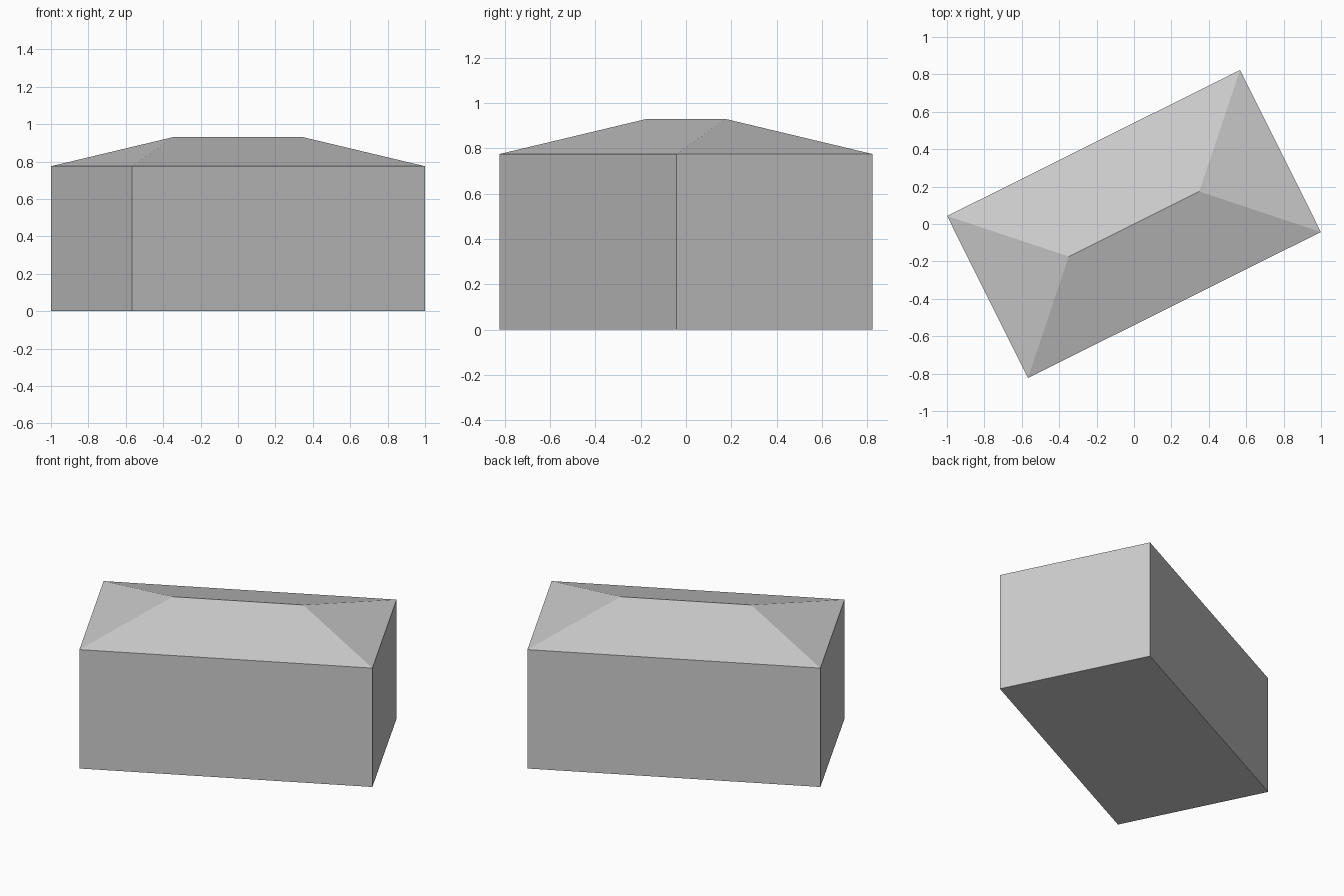
import bpy, bmesh, math

old = bpy.data.objects.get("Cube")
if old:
    bpy.data.objects.remove(old, do_unlink=True)

HALF_LENGTH, HALF_WIDTH = 0.875, 0.484
HALF_RIDGE = 0.39
EAVE, TOP = 0.775, 0.93
TURN = math.radians(26.5)

grey = bpy.data.materials.new("light grey")
grey.use_nodes = True
colour = (0.6, 0.6, 0.6, 1)
grey.diffuse_color = colour
grey.node_tree.nodes["Principled BSDF"].inputs["Base Color"].default_value = colour


def rectangle(bm, z):
    """Four footprint corners at height z, counter-clockwise."""
    return [bm.verts.new((sx * HALF_LENGTH, sy * HALF_WIDTH, z))
            for sx, sy in ((-1, -1), (1, -1), (1, 1), (-1, 1))]


def finish(bm, name):
    mesh = bpy.data.meshes.new(name)
    bm.to_mesh(mesh)
    bm.free()
    mesh.materials.append(grey)
    obj = bpy.data.objects.new(name, mesh)
    obj.rotation_euler.z = TURN
    bpy.context.collection.objects.link(obj)


# Walls with a floor, open under the roof
bm = bmesh.new()
low, high = rectangle(bm, 0), rectangle(bm, EAVE)
bm.faces.new(low[::-1])
for i in range(4):
    j = (i + 1) % 4
    bm.faces.new((low[i], low[j], high[j], high[i]))
finish(bm, "building_walls")

# Hipped roof: two long slopes and two end slopes
bm = bmesh.new()
a, b, c, d = rectangle(bm, EAVE)
left, right = [bm.verts.new((s * HALF_RIDGE, 0, TOP)) for s in (-1, 1)]
for face in ((a, b, right, left), (c, d, left, right), (b, c, right), (d, a, left)):
    bm.faces.new(face)
finish(bm, "hipped_roof")
